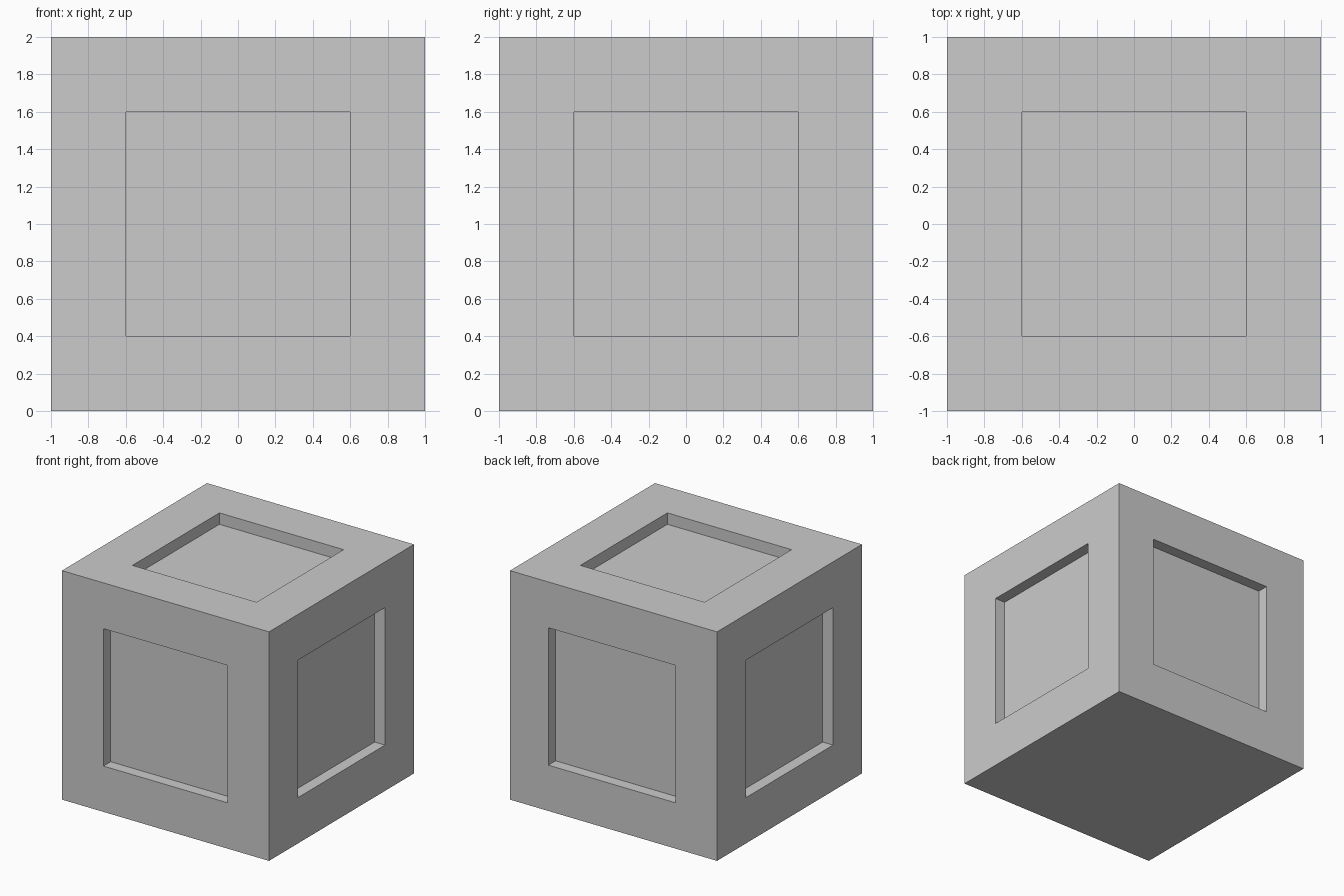
import bpy, bmesh
from mathutils import Vector

if "Cube" in bpy.data.objects:
    bpy.data.objects.remove(bpy.data.objects["Cube"])

SIZE, RIM, DEPTH = 2.0, 0.4, 0.1

# Solid block standing on the ground
bm = bmesh.new()
bmesh.ops.create_cube(bm, size=SIZE)
bmesh.ops.translate(bm, verts=bm.verts, vec=(0, 0, SIZE / 2))
bm.normal_update()


def recess_panel(face):
    """Inset a face and sink it with straight walls."""
    normal = face.normal.copy()
    bmesh.ops.inset_region(bm, faces=[face], thickness=RIM, use_even_offset=True)
    # The back panel is slightly wider on its +x side
    if normal.y > 0.9:
        for v in face.verts:
            if v.co.x > 0:
                v.co.x += 0.03
    sunk = bmesh.ops.extrude_discrete_faces(bm, faces=[face])["faces"][0]
    bmesh.ops.translate(bm, verts=sunk.verts, vec=-DEPTH * normal)


# Recess every side except the flat base
for f in [f for f in bm.faces if f.normal.z > -0.5]:
    recess_panel(f)

bmesh.ops.recalc_face_normals(bm, faces=bm.faces)
mesh = bpy.data.meshes.new("panelled_block")
bm.to_mesh(mesh)
bm.free()
bpy.context.collection.objects.link(bpy.data.objects.new("panelled_block", mesh))
